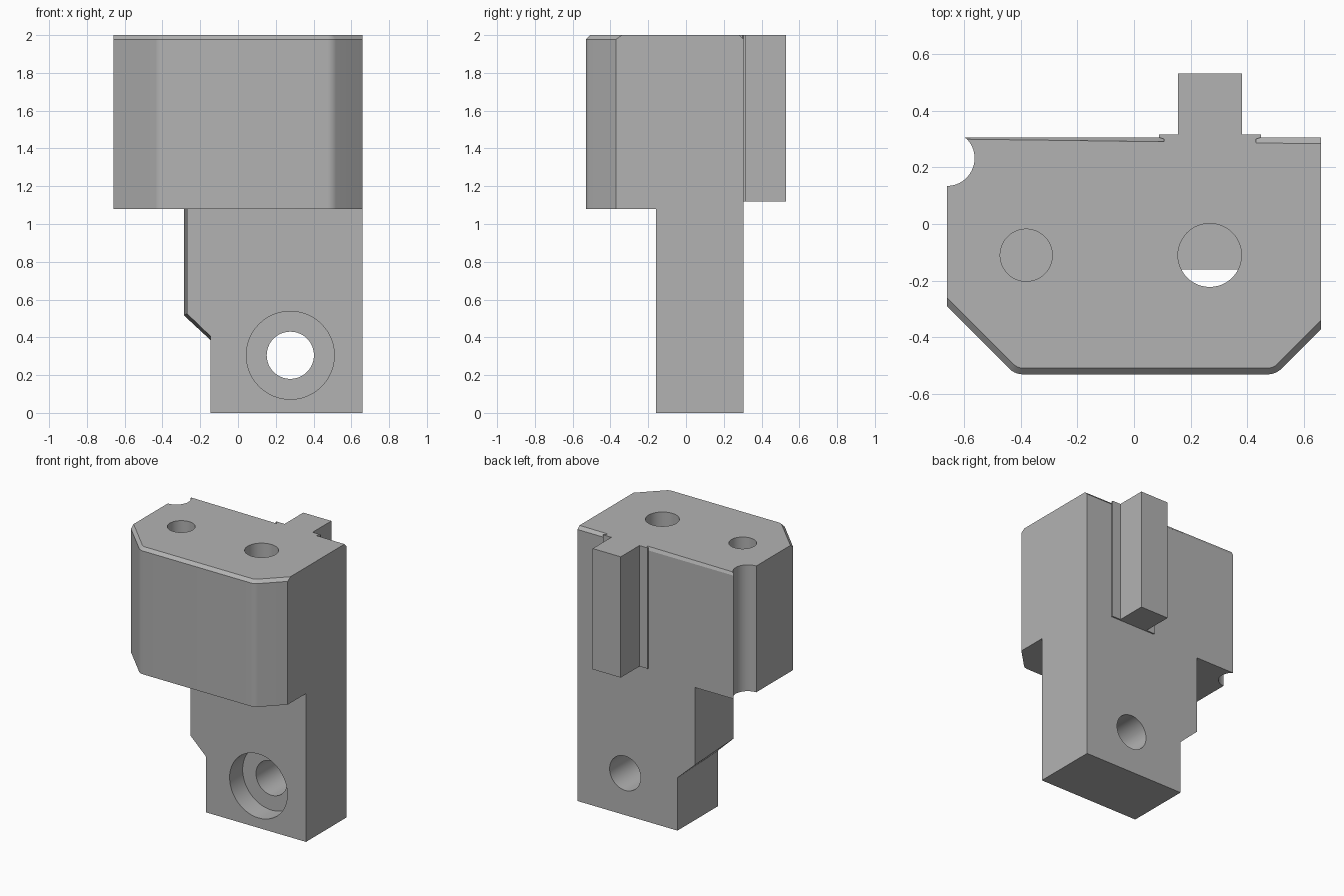
import bpy, bmesh, math
from mathutils import Vector

if "Cube" in bpy.data.objects:
    bpy.data.objects.remove(bpy.data.objects["Cube"], do_unlink=True)

grey = bpy.data.materials.new("machined grey")
grey.use_nodes = True
colour = (0.45, 0.45, 0.45, 1)
grey.diffuse_color = colour
grey.node_tree.nodes["Principled BSDF"].inputs["Base Color"].default_value = colour


def add_object(name, bm):
    bmesh.ops.recalc_face_normals(bm, faces=bm.faces)
    mesh = bpy.data.meshes.new(name)
    bm.to_mesh(mesh)
    bm.free()
    mesh.materials.append(grey)
    obj = bpy.data.objects.new(name, mesh)
    bpy.context.collection.objects.link(obj)
    return obj


def prism(profile, bottom, top):
    """Extrude a plan profile from bottom to top."""
    bm = bmesh.new()
    face = bm.faces.new([bm.verts.new((x, y, bottom)) for x, y in profile])
    out = bmesh.ops.extrude_face_region(bm, geom=[face])
    for v in out["geom"]:
        if isinstance(v, bmesh.types.BMVert):
            v.co.z = top
    return bm


def loft(front, y_front, back, y_back):
    """Join a front outline to a matching back outline."""
    bm = bmesh.new()
    a = [bm.verts.new((x, y_front, z)) for x, z in front]
    b = [bm.verts.new((x, y_back, z)) for x, z in back]
    bm.faces.new(a)
    bm.faces.new(b[::-1])
    for i in range(len(a)):
        j = (i + 1) % len(a)
        bm.faces.new((a[i], a[j], b[j], b[i]))
    return add_object("stem", bm)


def cylinder(start, end, radius):
    start, end = Vector(start), Vector(end)
    axis = end - start
    bm = bmesh.new()
    bmesh.ops.create_cone(bm, cap_ends=True, segments=48, radius1=radius,
                          radius2=radius, depth=axis.length)
    bm.transform(axis.to_track_quat("Z", "Y").to_matrix().to_4x4())
    bmesh.ops.translate(bm, verts=bm.verts, vec=(start + end) / 2)
    return add_object("cutter", bm)


def combine(target, tool, operation):
    mod = target.modifiers.new(operation.lower(), "BOOLEAN")
    mod.object, mod.operation, mod.solver = tool, operation, "EXACT"
    bpy.context.view_layer.objects.active = target
    bpy.ops.object.modifier_apply(modifier=mod.name)
    bpy.data.objects.remove(tool, do_unlink=True)


# Upper block: clipped front corners and a round scallop in the rear corner
profile = [(0.66, 0.305), (0.66, -0.37), (0.5, -0.53), (-0.42, -0.53), (-0.66, -0.29)]
for i in range(17):
    a = math.radians(-90 + i * 142 / 16)
    profile.append((-0.66 + 0.098 * math.cos(a), 0.232 + 0.098 * math.sin(a)))
profile[-1] = (-0.598, 0.305)
bm = prism(profile, 1.08, 2)

# Round the two upright front edges
upright = [e for e in bm.edges
           if all(abs(v.co.y + 0.53) < 0.001 for v in e.verts)
           and abs(e.verts[0].co.x - e.verts[1].co.x) < 0.001]
bmesh.ops.bevel(bm, geom=upright, offset=0.025, segments=5, profile=0.5,
                affect="EDGES")

# Chamfer the top front, corner and rear edges
rim = []
for e in bm.edges:
    a, b = (v.co for v in e.verts)
    if min(a.z, b.z) > 1.99:
        rear = min(a.y, b.y) > 0.304
        front = max(a.y, b.y) < -0.28 and abs(a.x - b.x) > 0.001
        if rear or front:
            rim.append(e)
bmesh.ops.bevel(bm, geom=rim, offset=0.022, segments=1, affect="EDGES")
body = add_object("bracket_body", bm)

# Upright holes: a blind one and one that ends on the stem
combine(body, cylinder((-0.38, -0.11, 1.5), (-0.38, -0.11, 2.1), 0.092), "DIFFERENCE")
combine(body, cylinder((0.267, -0.11, 0.9), (0.267, -0.11, 2.1), 0.112), "DIFFERENCE")

# Stem with a stepped, slightly drafted side
right = [(0.66, 0), (0.66, 1.08)]
stem = loft([(-0.145, 0)] + right + [(-0.27, 1.08), (-0.27, 0.525), (-0.145, 0.405)], -0.16,
            [(-0.145, 0)] + right + [(-0.285, 1.08), (-0.285, 0.515), (-0.145, 0.385)], 0.305)

# Cross bolt hole with a counterbore at the front
combine(stem, cylinder((0.277, -0.3, 0.305), (0.277, 0.5, 0.305), 0.125), "DIFFERENCE")
combine(stem, cylinder((0.277, -0.3, 0.305), (0.277, -0.01, 0.305), 0.233), "DIFFERENCE")
combine(body, stem, "UNION")

# Rear key with thin shoulders
half = [(0.163, 0.26), (0.163, 0.3), (0.18, 0.305), (0.18, 0.315),
        (0.113, 0.315), (0.113, 0.53)]
mid = 0.268
key = [(mid - x, y) for x, y in half] + [(mid + x, y) for x, y in reversed(half)]
combine(body, add_object("rear_key", prism(key, 1.12, 2)), "UNION")

# Smooth the round walls, keep the edges crisp
bpy.ops.object.select_all(action="DESELECT")
body.select_set(True)
bpy.context.view_layer.objects.active = body
bpy.ops.object.shade_smooth_by_angle(angle=math.radians(25))
